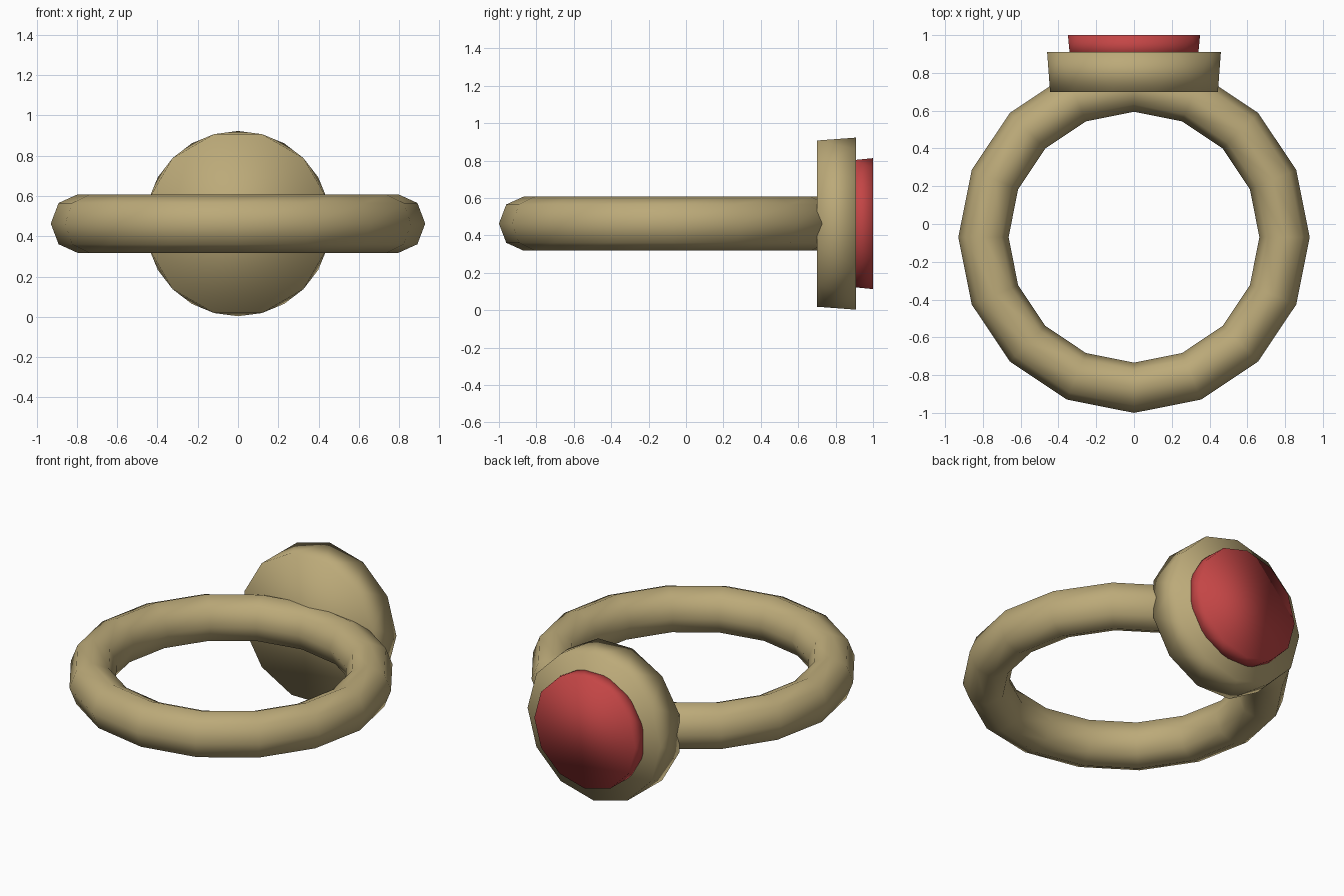
import bpy, bmesh
from math import sin, cos, radians, tau

if "Cube" in bpy.data.objects:
    bpy.data.objects.remove(bpy.data.objects["Cube"])

MID_Z = 0.463


def material(name, color):
    m = bpy.data.materials.new(name)
    m.diffuse_color = color
    m.use_nodes = True
    m.node_tree.nodes["Principled BSDF"].inputs["Base Color"].default_value = m.diffuse_color
    return m


def finish(name, bm, mat):
    bmesh.ops.recalc_face_normals(bm, faces=bm.faces)
    for f in bm.faces:
        f.smooth = True
    me = bpy.data.meshes.new(name)
    bm.to_mesh(me)
    bm.free()
    me.materials.append(mat)
    ob = bpy.data.objects.new(name, me)
    bpy.context.collection.objects.link(ob)
    return ob


def staggered_disc(name, radius, y0, y1, mat, sides=12):
    """Disc facing +y whose two rims are turned half a step apart."""
    bm = bmesh.new()
    rims = []
    for y, turn in ((y0, 0.5), (y1, 0.0)):
        rims.append([bm.verts.new((radius * sin(tau * (i + turn) / sides), y,
                                   MID_Z + radius * cos(tau * (i + turn) / sides)))
                     for i in range(sides)])
    a, b = rims
    for i in range(sides):
        j = (i + 1) % sides
        bm.faces.new((a[i], b[i], b[j]))
        bm.faces.new((a[i], b[j], a[j]))
    bm.faces.new(a)
    bm.faces.new(b)
    return finish(name, bm, mat)


def band(name, center_y, major, half_w, half_h, mat, segs=16, sides=8):
    """Faceted hoop with a rounded cross-section."""
    bm = bmesh.new()
    rings = []
    for i in range(segs):
        t = tau * i / segs
        ring = []
        for k in range(sides):
            p = tau * (k + 0.0) / sides
            r = major + half_w * cos(p)
            ring.append(bm.verts.new((r * cos(t), center_y + r * sin(t),
                                      MID_Z + half_h * sin(p))))
        rings.append(ring)
    for i in range(segs):
        a, b = rings[i], rings[(i + 1) % segs]
        for k in range(sides):
            n = (k + 1) % sides
            bm.faces.new((a[k], b[k], b[n], a[n]))
    return finish(name, bm, mat)


gold = material("gold", (0.50, 0.40, 0.19, 1))
red = material("red_gem", (0.55, 0.06, 0.06, 1))

# Finger hoop, round setting and red stone
band("band", -0.07, 0.797, 0.133, 0.145, gold)
staggered_disc("setting", 0.46, 0.70, 0.91, gold)
staggered_disc("gem", 0.35, 0.88, 1.00, red)
